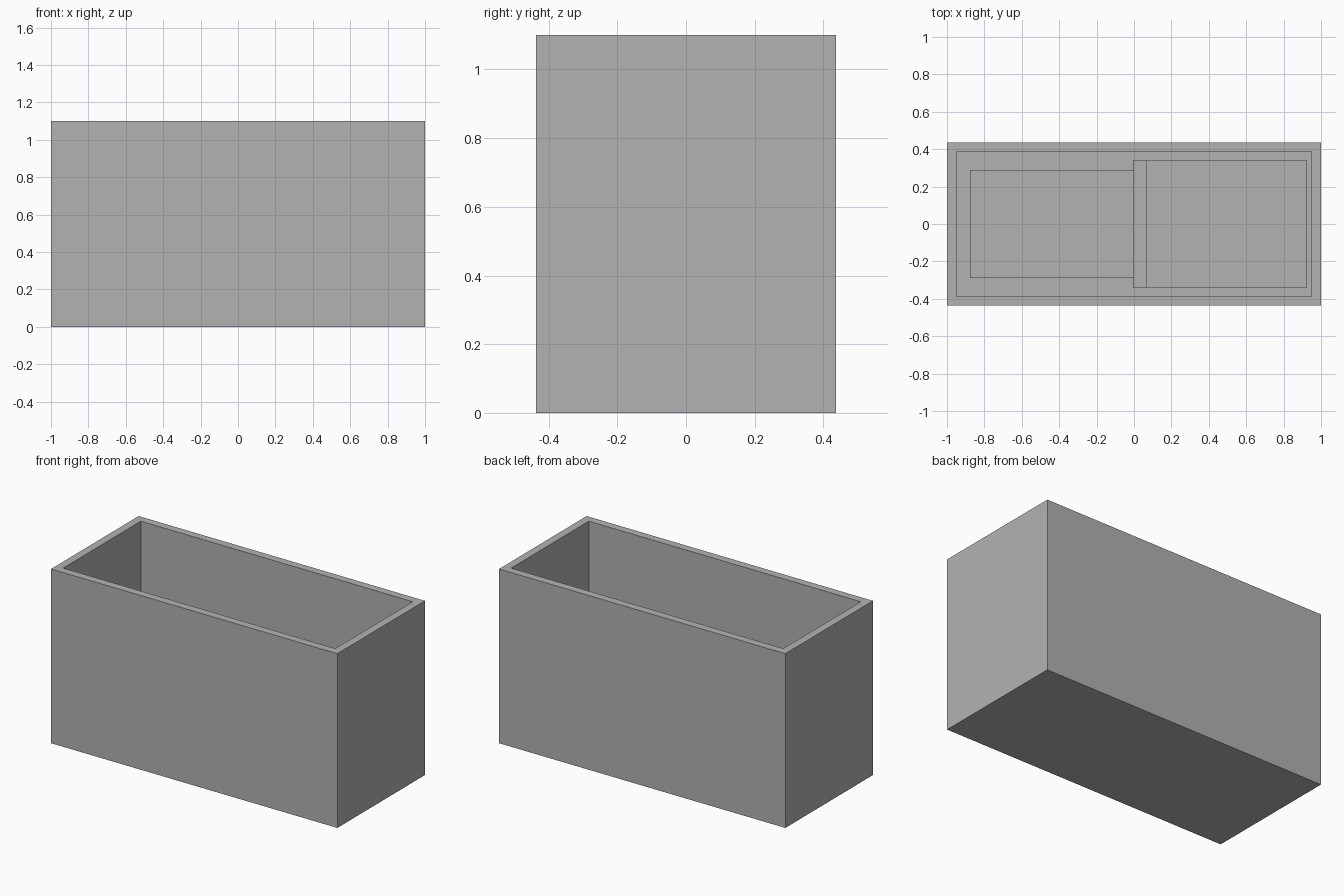
import bpy
import bmesh
from mathutils import Matrix, Vector

cube = bpy.data.objects.get("Cube")
if cube:
    bpy.data.objects.remove(cube, do_unlink=True)

grey = bpy.data.materials.new("plain_grey")
grey.use_nodes = True
colour = (0.448, 0.448, 0.448, 1)
grey.diffuse_color = colour
grey.node_tree.nodes["Principled BSDF"].inputs["Base Color"].default_value = colour

WALL = 0.05
HEIGHT = 1.1


def box(name, low, high, hollow_to=None):
    """Make a box between two corners, optionally hollowed from the top."""
    low, high = Vector(low), Vector(high)
    bm = bmesh.new()
    bmesh.ops.create_cube(bm, size=1, matrix=Matrix.Translation((low + high) / 2)
                          @ Matrix.Diagonal((*(high - low), 1)))
    if hollow_to is not None:
        top = max(bm.faces, key=lambda f: f.calc_center_median().z)
        bmesh.ops.inset_region(bm, faces=[top], thickness=WALL, use_even_offset=True)
        side = bmesh.ops.extrude_discrete_faces(bm, faces=[top])["faces"][0]
        bmesh.ops.translate(bm, verts=side.verts, vec=(0, 0, hollow_to - high.z))
    bmesh.ops.recalc_face_normals(bm, faces=bm.faces)
    mesh = bpy.data.meshes.new(name)
    bm.to_mesh(mesh)
    bm.free()
    mesh.materials.append(grey)
    obj = bpy.data.objects.new(name, mesh)
    bpy.context.collection.objects.link(obj)
    return obj


# Open outer case
box("case", (-1, -0.437, 0), (1, 0.437, HEIGHT), hollow_to=WALL)

# Blocks standing inside the case
box("narrow_block", (-0.875, -0.29, WALL), (0, 0.29, 0.45))
box("wide_block", (0.07, -0.34, WALL), (0.925, 0.34, 0.3))
box("divider", (-0.005, -0.34, WALL), (0.07, 0.34, 0.4))
